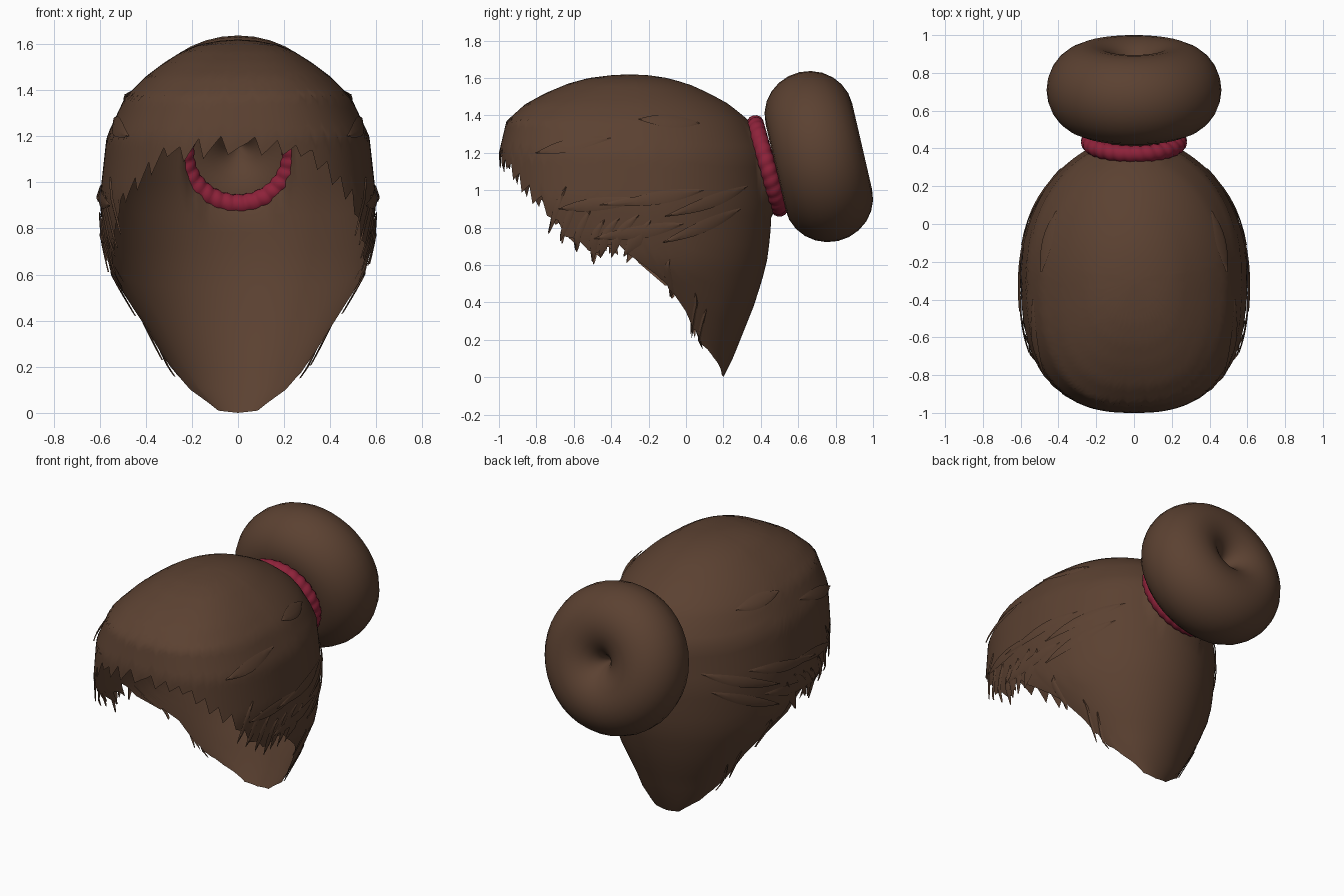
import bpy, bmesh, math, random
from mathutils import Vector, Matrix

random.seed(4)
if "Cube" in bpy.data.objects:
    bpy.data.objects.remove(bpy.data.objects["Cube"])


def material(name, rgb):
    m = bpy.data.materials.new(name)
    m.use_nodes = True
    m.diffuse_color = (*rgb, 1)
    m.node_tree.nodes["Principled BSDF"].inputs["Base Color"].default_value = (*rgb, 1)
    return m


brown = material("hair_brown", (0.105, 0.053, 0.031))
red = material("tie_red", (0.27, 0.016, 0.042))


def make_object(name, bm, mat, angle=50):
    mesh = bpy.data.meshes.new(name)
    bm.to_mesh(mesh)
    bm.free()
    ob = bpy.data.objects.new(name, mesh)
    bpy.context.collection.objects.link(ob)
    mesh.materials.append(mat)
    bpy.ops.object.select_all(action='DESELECT')
    ob.select_set(True)
    bpy.context.view_layer.objects.active = ob
    bpy.ops.object.shade_smooth_by_angle(angle=math.radians(angle))
    return ob


def lerp_table(table, x):
    for a, b in zip(table, table[1:]):
        if x <= b[0]:
            t = max(0, (x - a[0]) / (b[0] - a[0]))
            return [p + (q - p) * t for p, q in zip(a[1:], b[1:])]
    return table[-1][1:]


# Head slices: height, half width, back y, front y
SLICES = [(0, .10, .20, .15), (.1, .22, .25, -.05), (.2, .30, .29, -.27),
          (.4, .42, .37, -.45), (.6, .55, .43, -.83), (.75, .585, .45, -.96),
          (.93, .60, .46, -1), (1.2, .57, .44, -1), (1.37, .49, .34, -.96),
          (1.46, .40, .23, -.86), (1.52, .32, .12, -.75), (1.57, .24, .01, -.63),
          (1.6, .16, -.1, -.52), (1.615, .08, -.2, -.4), (1.62, 0, -.3, -.3)]
# Hem: angle from the back in degrees, height
HEM = [(0, 0), (50, .01), (70, .1), (82, .25), (89, .5), (93, .68), (100, .72),
       (106, .66), (114, .74), (120, .8), (126, .92), (137, 1.0), (153, 1.13), (180, 1.17)]
TOP = 1.62


def head_point(deg, z, offset=0):
    w, back, front = lerp_table(SLICES, z)
    c, s = math.cos(math.radians(deg)), math.sin(math.radians(deg))
    power = 1 if c > 0 else 2 / 2.6
    cy, hd = (back + front) / 2, (back - front) / 2
    x = (w + offset) * math.copysign(abs(s) ** power, s)
    return Vector((x, cy + (hd + offset) * math.copysign(abs(c) ** power, c), z))


def hem_height(deg):
    return lerp_table(HEM, min(deg % 360, 360 - deg % 360))[0]


# Hair cap: columns run from the crown to a ragged hem
COLS, ROWS = 180, 28
TIE = Vector((0, .435, 1.13))
TIE_TILT = math.radians(16)
AXIS = Vector((0, math.cos(TIE_TILT), math.sin(TIE_TILT)))
bm = bmesh.new()
crown = bm.verts.new((0, -.3, TOP))
columns, depth = [], .05
for i in range(COLS):
    deg = i * 360 / COLS
    side = min(deg, 360 - deg)
    if i % 4 == 0:
        depth = random.uniform(.03, .10)
    tooth = depth * ((i % 4) / 3 - .4) if side > 74 else 0
    low = max(0, hem_height(deg) - tooth)
    columns.append([bm.verts.new(head_point(deg, TOP - (TOP - low) * (r / ROWS) ** 1.7))
                    for r in range(1, ROWS + 1)])
for i in range(COLS):
    a, b = columns[i], columns[(i + 1) % COLS]
    bm.faces.new((crown, a[0], b[0]))
    for r in range(ROWS - 1):
        bm.faces.new((a[r], a[r + 1], b[r + 1], b[r]))

# Round opening where the hair passes through the tie


def from_axis(p):
    d = p - TIE
    return d - AXIS * d.dot(AXIS)


hole = [f for f in bm.faces if f.calc_center_median().y > .1
        and from_axis(f.calc_center_median()).length < .215]
rim = {v for f in hole for v in f.verts}
bmesh.ops.delete(bm, geom=hole, context='FACES')
for v in rim:
    if v.is_valid:
        v.co = TIE - AXIS * .01 + from_axis(v.co).normalized() * .22
bmesh.ops.recalc_face_normals(bm, faces=bm.faces)
make_object("hair_cap", bm, brown)


# Loose locks: tapered strips lying on the cap
def add_lock(bm, deg, z, deg_end, z_end, width, lift):
    pairs, steps = [], 8
    for k in range(steps + 1):
        t = k / steps
        d, h = deg + (deg_end - deg) * t, z + (z_end - z) * t
        half = width * math.sin(math.pi * (.04 + .94 * t)) / 2
        out = .003 + lift * t
        pairs.append([bm.verts.new(head_point(d, h + o, out + e))
                      for o, e in ((half, 0), (0, .006), (-half, 0))])
    for p, q in zip(pairs, pairs[1:]):
        for j in range(2):
            bm.faces.new((p[j], p[j + 1], q[j + 1], q[j]))


bm = bmesh.new()
for sign in (1, -1):
    for start, z, end, z_end in ((35, 1.02, 78, .86), (40, .9, 80, .72), (60, 1.0, 100, .92),
                                 (55, 1.36, 85, 1.38), (95, 1.28, 130, 1.2),
                                 (70, .82, 104, .74), (85, .95, 118, .9)):
        add_lock(bm, sign * start, z, sign * end, z_end, .07, .008)
    # Pointed tips along the side hem
    for deg in range(78, 128, 5):
        h = hem_height(deg)
        add_lock(bm, sign * (deg - 9), h + .16, sign * (deg + 3),
                 max(.1, h - random.uniform(.03, .09)), .07, .006)
make_object("loose_locks", bm, brown)


# Ring builder: torus with an optional rope twist, turned to face the back
def ring(name, centre, tilt, major, minor, axial, segs, sides, mat, twists=0):
    bm = bmesh.new()
    turn = Matrix.Translation(centre) @ Matrix.Rotation(tilt - math.pi / 2, 4, 'X')
    loops = []
    for i in range(segs):
        u = 2 * math.pi * i / segs
        loop = []
        for j in range(sides):
            v = 2 * math.pi * j / sides
            bulge = 1 + (.14 * abs(math.sin((twists * u + v) / 2)) - .1 if twists else 0)
            rad = major + minor * bulge * math.cos(v)
            p = Vector((rad * math.cos(u), rad * math.sin(u), axial * bulge * math.sin(v)))
            loop.append(bm.verts.new(turn @ p))
        loops.append(loop)
    for i in range(segs):
        a, b = loops[i], loops[(i + 1) % segs]
        for j in range(sides):
            k = (j + 1) % sides
            bm.faces.new((a[j], b[j], b[k], a[k]))
    bmesh.ops.recalc_face_normals(bm, faces=bm.faces)
    return make_object(name, bm, mat)


ring("hair_tie", TIE, TIE_TILT, .235, .045, .045, 168, 14, red, twists=28)
ring("bun", Vector((0, .71, 1.18)), math.radians(13), .235, .228, .238, 40, 24, brown)
